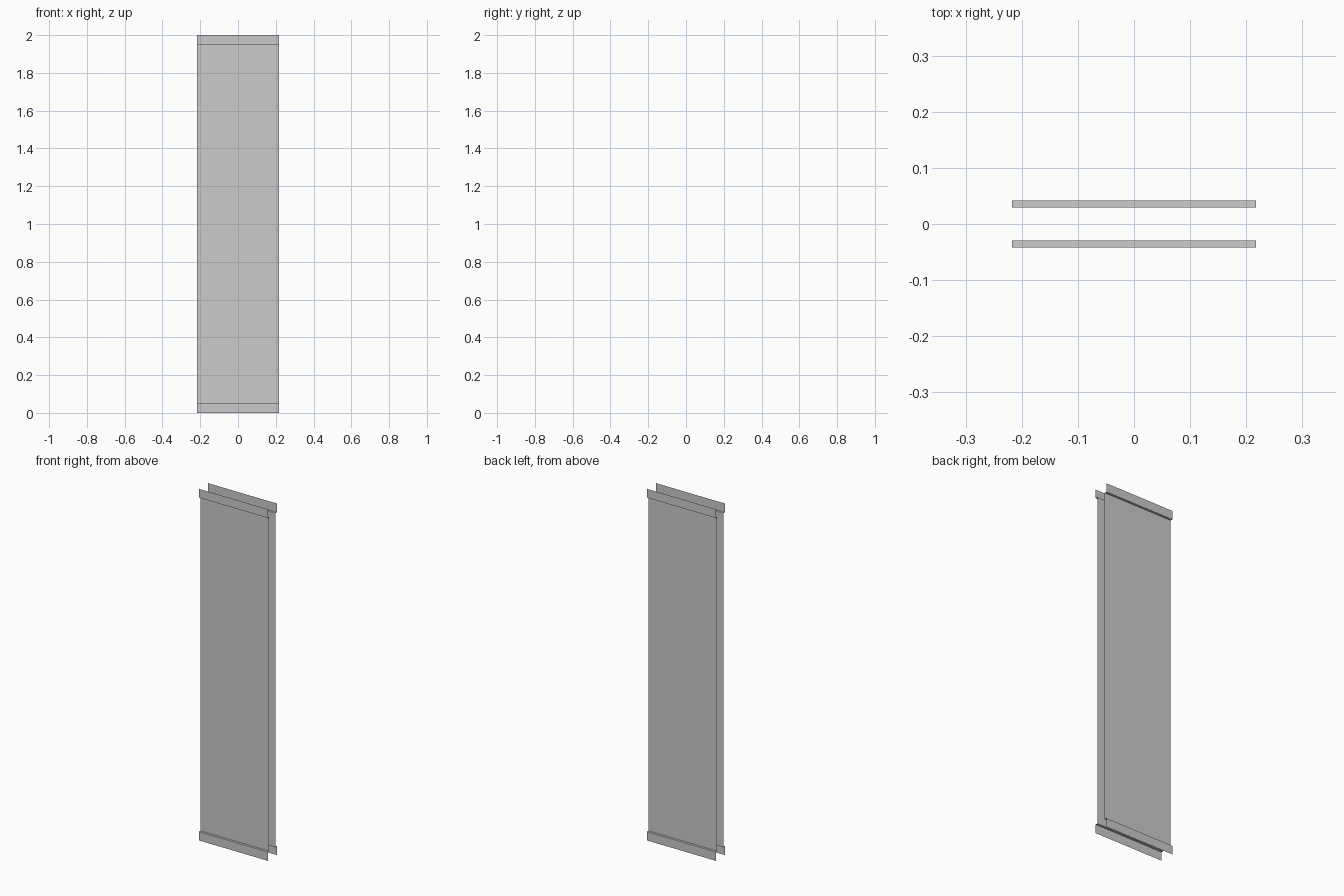
import bpy
import bmesh

if "Cube" in bpy.data.objects:
    bpy.data.objects.remove(bpy.data.objects["Cube"])

HALF_W = 0.217               # half width in x
INNER, OUTER = 0.029, 0.042  # y of the panel and of its stepped lips
LIP, HEIGHT = 0.05, 2.0


def sheet(name, side):
    """Thin sheet: a z-y profile swept along x; side is -1 front, +1 back."""
    profile = [(OUTER, 0), (OUTER, LIP), (INNER, LIP),
               (INNER, HEIGHT - LIP), (OUTER, HEIGHT - LIP), (OUTER, HEIGHT)]
    bm = bmesh.new()
    rows = [[bm.verts.new((x, side * y, z)) for x in (-HALF_W, HALF_W)]
            for y, z in profile]
    for (a, b), (c, d) in zip(rows, rows[1:]):
        # wind the faces so that they point outward
        bm.faces.new((a, b, d, c) if side < 0 else (b, a, c, d))
    mesh = bpy.data.meshes.new(name)
    bm.to_mesh(mesh)
    bm.free()
    obj = bpy.data.objects.new(name, mesh)
    bpy.context.collection.objects.link(obj)


# Two facing sheets with outward-stepped lips at top and bottom
sheet("front_panel", -1)
sheet("back_panel", 1)
